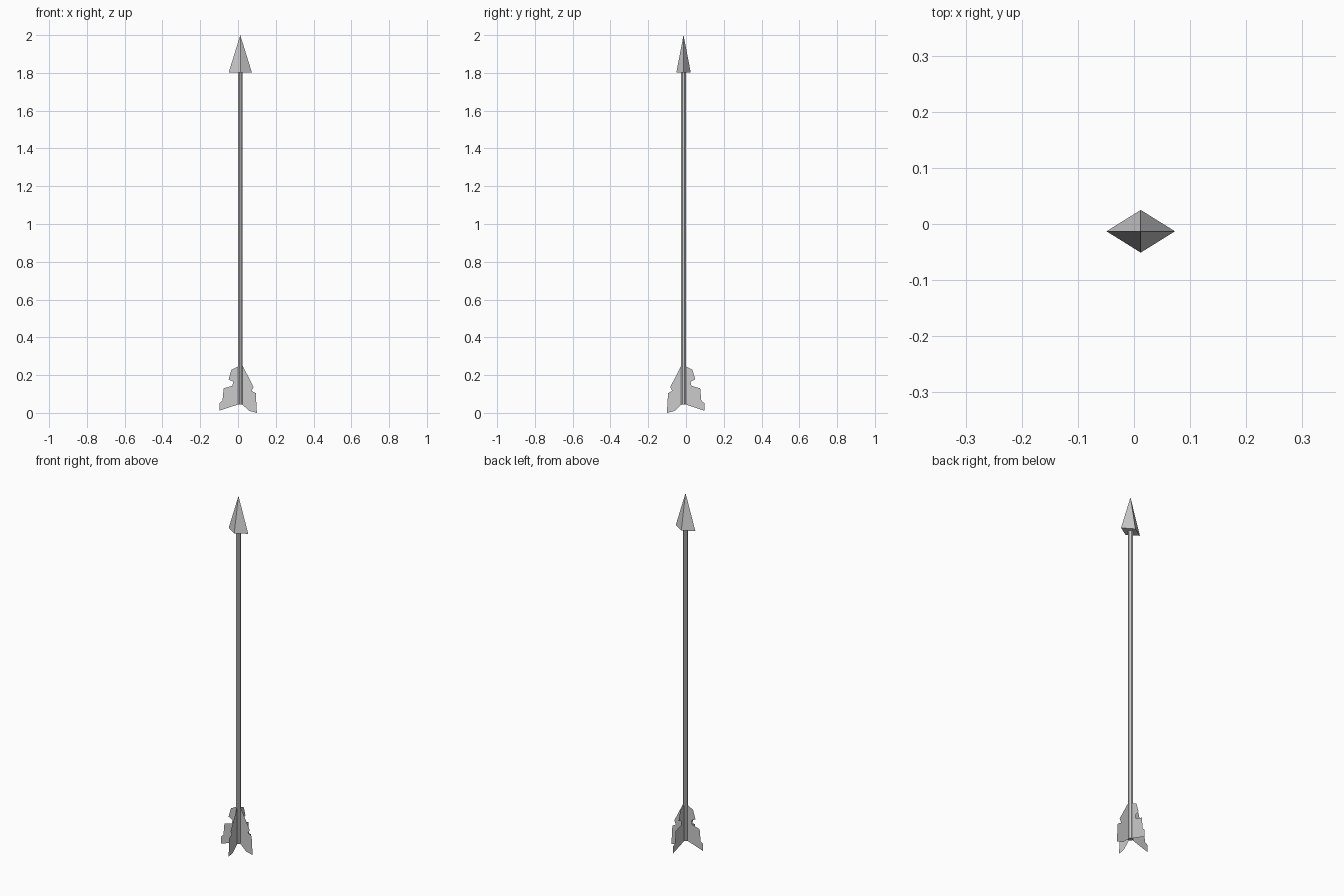
import bpy, bmesh
from math import cos, sin, pi, radians
from mathutils import Matrix

if "Cube" in bpy.data.objects:
    bpy.data.objects.remove(bpy.data.objects["Cube"])

CX, CY = 0.012, -0.013   # arrow axis


def make(name, verts, faces):
    me = bpy.data.meshes.new(name)
    me.from_pydata(verts, [], faces)
    ob = bpy.data.objects.new(name, me)
    ob.location = (CX, CY, 0)
    bpy.context.collection.objects.link(ob)
    return ob


# Shaft: slim octagonal rod
bpy.ops.mesh.primitive_cylinder_add(vertices=8, radius=0.0135, depth=1.76,
                                    location=(CX, CY, 0.925),
                                    rotation=(0, 0, pi / 8))
bpy.context.object.name = "shaft"

# Arrowhead: flattened four-sided pyramid
make("arrowhead",
     [(-0.061, 0, 1.803), (0, -0.038, 1.803), (0.061, 0, 1.803), (0, 0.038, 1.803), (0, 0, 2.0)],
     [(0, 1, 4), (1, 2, 4), (2, 3, 4), (3, 0, 4), (3, 2, 1, 0)])

# Feather outlines as (distance from axis, height)
ragged = [(0.01, 0.045), (0.11, 0.012), (0.11, 0.052), (0.094, 0.064), (0.088, 0.13),
          (0.042, 0.143), (0.037, 0.165), (0.062, 0.177), (0.047, 0.228), (0.01, 0.247)]
notched = [(0.01, 0.045), (0.048, 0.01), (0.088, 0.0), (0.082, 0.104),
           (0.06, 0.117), (0.07, 0.137), (0.01, 0.255)]

# Four thin feathers around the shaft
for i, (label, outline) in enumerate([("right", notched), ("back", ragged),
                                      ("left", ragged), ("front", notched)]):
    a = radians(90 * i)
    make(label + "_feather",
         [(r * cos(a), r * sin(a), z) for r, z in outline],
         [tuple(range(len(outline)))])
